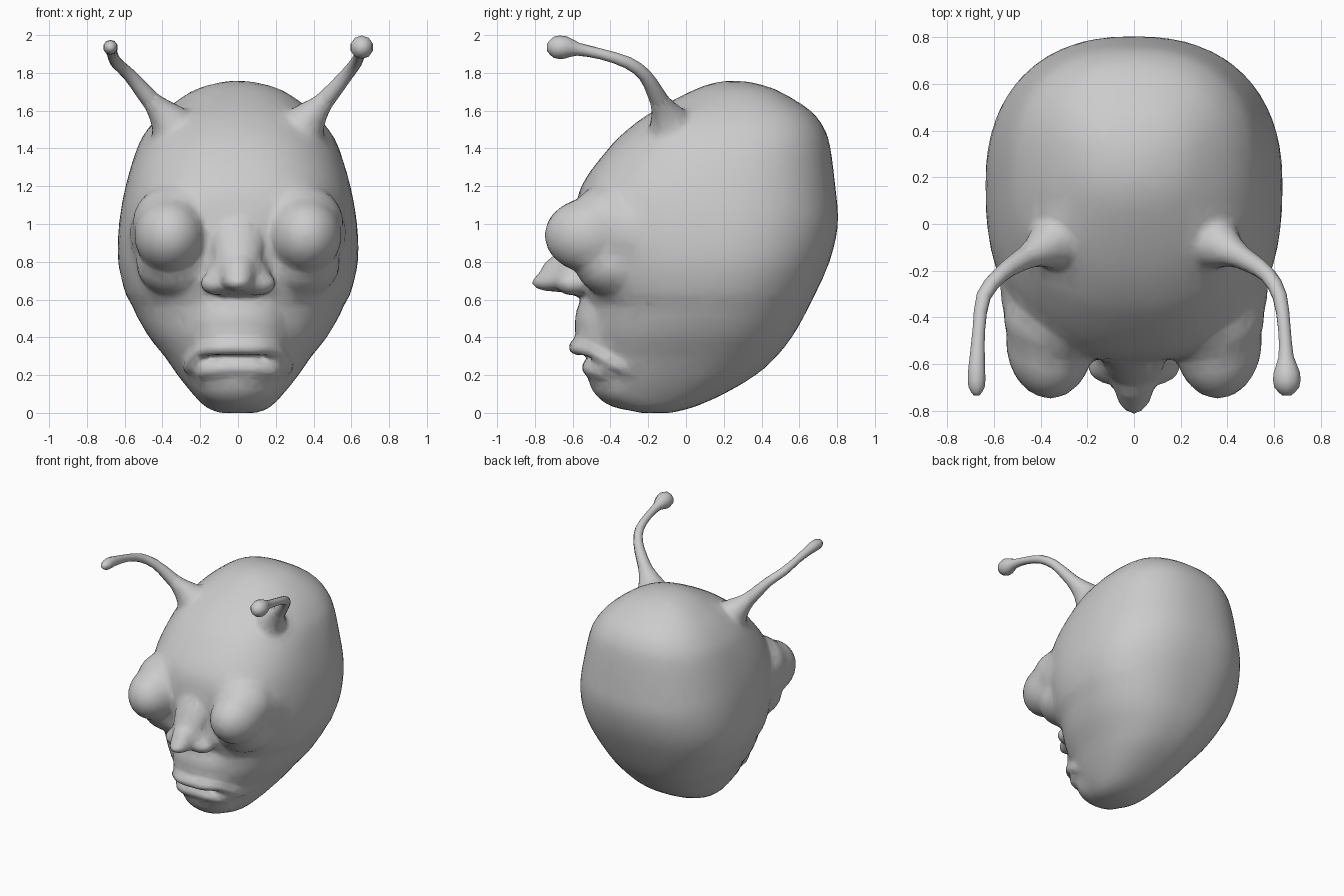
import bpy, bmesh, math
from mathutils import Vector, Matrix

if "Cube" in bpy.data.objects:
    bpy.data.objects.remove(bpy.data.objects["Cube"])


def spline(rows, steps):
    """Catmull-Rom interpolation through rows of equal length."""
    out = []
    for i in range(len(rows) - 1):
        a, b, c, d = (rows[max(0, min(len(rows) - 1, i + k))] for k in (-1, 0, 1, 2))
        for s in range(steps):
            t = s / steps
            out.append([0.5 * (2 * q + (r - p) * t + (2 * p - 5 * q + 4 * r - s4) * t * t
                               + (3 * q - p - 3 * r + s4) * t ** 3)
                        for p, q, r, s4 in zip(a, b, c, d)])
    return out + [list(rows[-1])]


def loft(bm, rings):
    """Closed skin over a list of point rings."""
    vs = [[bm.verts.new(p) for p in ring] for ring in rings]
    n = len(vs[0])
    faces = [bm.faces.new((a[i], a[(i + 1) % n], b[(i + 1) % n], b[i]))
             for a, b in zip(vs, vs[1:]) for i in range(n)]
    faces += [bm.faces.new(vs[0][::-1]), bm.faces.new(vs[-1])]
    bmesh.ops.recalc_face_normals(bm, faces=faces)


def tube(bm, path, ref, sides=10):
    """Tube through (x, y, z, radius) points."""
    pts = [Vector(p[:3]) for p in path]
    rings = []
    for i, p in enumerate(path):
        t = (pts[min(i + 1, len(pts) - 1)] - pts[max(i - 1, 0)]).normalized()
        u = t.cross(Vector(ref)).normalized()
        v = t.cross(u)
        rings.append([pts[i] + p[3] * (u * math.cos(k * math.tau / sides)
                                       + v * math.sin(k * math.tau / sides))
                      for k in range(sides)])
    loft(bm, rings)


def blob(bm, centre, radii, tilt=0):
    m = Matrix.Translation(centre) @ Matrix.Rotation(tilt, 4, 'X') @ Matrix.Diagonal((*radii, 1))
    bmesh.ops.create_uvsphere(bm, u_segments=32, v_segments=20, radius=1, matrix=m)


def finish(bm, name):
    mesh = bpy.data.meshes.new(name)
    bm.to_mesh(mesh)
    bm.free()
    mesh.shade_smooth()
    ob = bpy.data.objects.new(name, mesh)
    bpy.context.collection.objects.link(ob)
    return ob


# Skull: z, front y, back y, half width, squareness of the front
sections = [
    (0.0, -.24, -.08, .10, 2.2), (.03, -.36, .04, .17, 2.2), (.1, -.44, .20, .24, 2.2),
    (.2, -.49, .37, .32, 2.2), (.3, -.50, .48, .39, 2.2), (.4, -.52, .56, .47, 2.2),
    (.52, -.52, .63, .54, 2.2), (.57, -.52, .655, .56, 2.2), (.63, -.54, .685, .595, 2.3),
    (.8, -.57, .76, .635, 2.4), (1.0, -.59, .805, .63, 2.5), (1.2, -.555, .79, .595, 2.5),
    (1.4, -.41, .765, .535, 2.4), (1.5, -.31, .735, .48, 2.3), (1.6, -.17, .66, .39, 2.3),
    (1.7, .02, .50, .25, 2.2), (1.74, .12, .39, .14, 2.2), (1.757, .2, .3, .05, 2.2)]
head = bmesh.new()
rings = []
for z, yf, yb, w, sq in spline(sections, 3):
    yc = yf + 0.55 * (yb - yf)
    ring = []
    for k in range(64):
        a = k * math.tau / 64
        c, s = math.cos(a), math.sin(a)
        e = 2 / (2.35 if s > 0 else sq)
        ring.append((w * math.copysign(abs(c) ** e, c),
                     yc + ((yb - yc) if s > 0 else (yc - yf)) * math.copysign(abs(s) ** e, s), z))
    rings.append(ring)
loft(head, rings)

# Antenna path: flared root, forward bend, bulb tip
stalk = [(.29, -.05, 1.40, .17), (.355, -.085, 1.53, .115), (.43, -.125, 1.62, .065),
         (.50, -.165, 1.70, .044), (.575, -.22, 1.79, .035), (.625, -.31, 1.855, .032),
         (.645, -.45, 1.90, .028), (.652, -.57, 1.925, .034), (.655, -.64, 1.935, .06),
         (.655, -.70, 1.935, .056), (.655, -.735, 1.935, .02)]

for sx in (-1, 1):
    # Bulging eyes, brows, temples, cheeks, nostril wings
    blob(head, (sx * .36, -.50, .94), (.19, .25, .20))
    blob(head, (sx * .33, -.40, 1.0), (.23, .22, .21), -.5)
    blob(head, (sx * .33, -.27, .95), (.245, .32, .25))
    blob(head, (sx * .32, -.36, .79), (.22, .23, .18))
    blob(head, (sx * .10, -.60, .685), (.105, .09, .065))
    # Antenna roots grown out of the skull
    tube(head, spline([(sx * x, y, z, r) for x, y, z, r in stalk[:4]], 3), (1, 0, 0), 16)
# Nose bridge, base and tip, muzzle, chin
blob(head, (0, -.59, .88), (.13, .08, .24), -.4)
blob(head, (0, -.58, .74), (.165, .11, .12))
blob(head, (0, -.67, .735), (.095, .10, .10), -.5)
blob(head, (0, -.69, .705), (.085, .13, .06), .15)
blob(head, (0, -.42, .47), (.25, .17, .22))
blob(head, (0, -.40, .42), (.27, .17, .16))
blob(head, (0, -.33, .16), (.22, .19, .14), -.3)

# Lips: half paths mirrored across the middle
for half in ([(.28, -.32, .22, .02), (.25, -.40, .27, .035), (.19, -.50, .33, .038), (.09, -.575, .345, .042)],
             [(.22, -.37, .20, .02), (.19, -.45, .22, .04), (.11, -.50, .235, .045), (.04, -.51, .24, .045)]):
    path = half + [(-x, y, z, r) for x, y, z, r in reversed(half)]
    tube(head, spline(path, 3), (0, 0, 1))

# Fuse the face into one skin
head_ob = finish(head, "head")
m = head_ob.modifiers.new("fuse", 'REMESH')
m.mode, m.voxel_size, m.use_smooth_shade = 'VOXEL', 0.017, True
m = head_ob.modifiers.new("soften", 'SMOOTH')
m.factor, m.iterations = 0.5, 14
m = head_ob.modifiers.new("facet", 'DECIMATE')
m.ratio = 0.08

# Antennae rising from the roots (left bulb smaller)
for side, sx, bulb in (("right", 1, 1.0), ("left", -1, .65)):
    bm = bmesh.new()
    path = [(sx * (x + (.02 if sx < 0 and i > 2 else 0)), y, z, r * (bulb if i > 5 else 1))
            for i, (x, y, z, r) in enumerate(stalk[2:])]
    path[0] = path[0][:3] + (.055,)
    tube(bm, spline(path, 2), (1, 0, 0))
    finish(bm, side + "_antenna")
